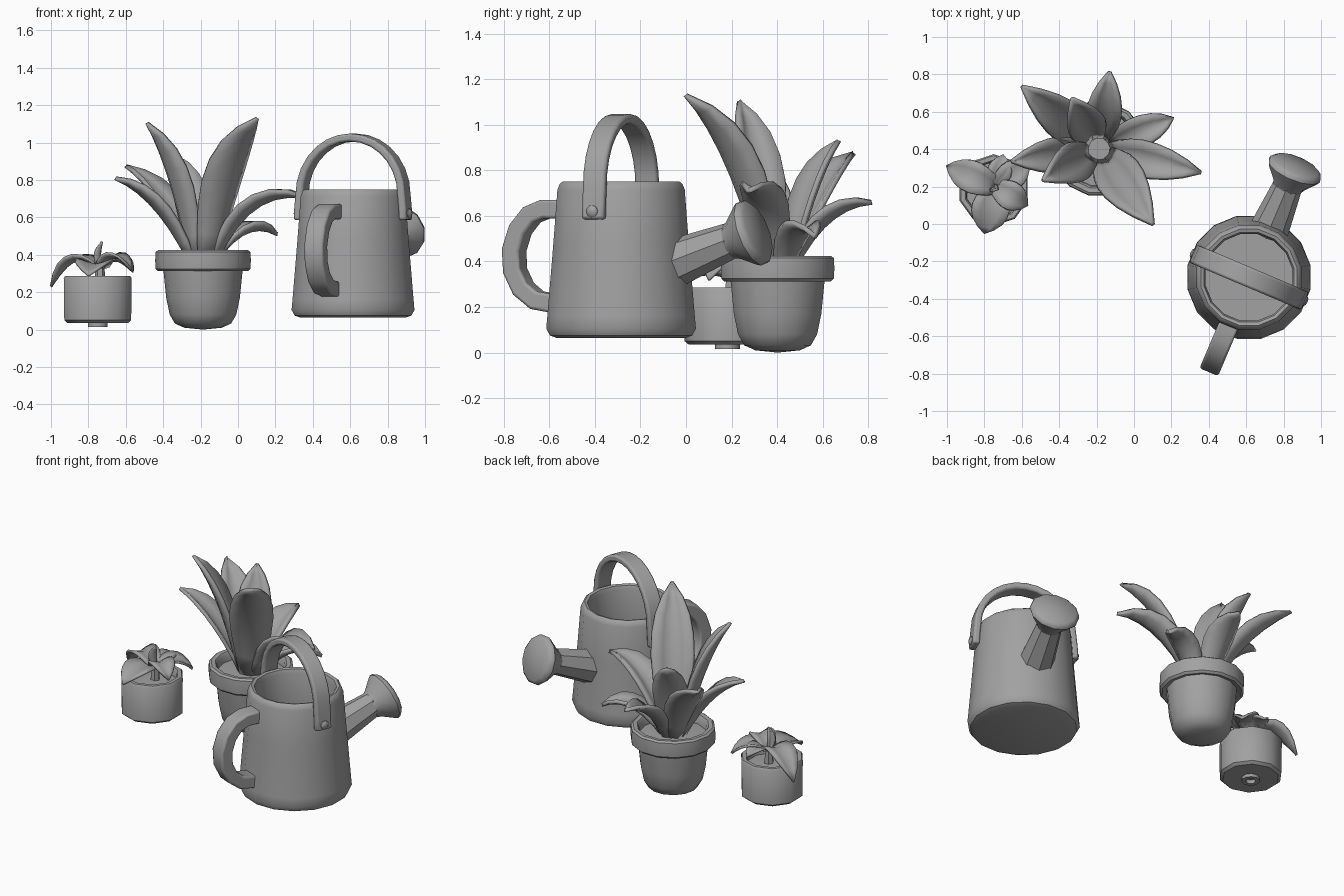
import bpy, bmesh, math
from mathutils import Vector

if "Cube" in bpy.data.objects:
    bpy.data.objects.remove(bpy.data.objects["Cube"])

grey = bpy.data.materials.new("plain_grey")
grey.diffuse_color = (0.36, 0.36, 0.36, 1)
grey.use_nodes = True
grey.node_tree.nodes["Principled BSDF"].inputs["Base Color"].default_value = grey.diffuse_color


def finish(name, bm, angle=40):
    """Clean up, shade and link one part."""
    bmesh.ops.remove_doubles(bm, verts=bm.verts, dist=0.0005)
    bmesh.ops.recalc_face_normals(bm, faces=bm.faces)
    me = bpy.data.meshes.new(name)
    bm.to_mesh(me)
    bm.free()
    me.materials.append(grey)
    me.polygons.foreach_set("use_smooth", [True] * len(me.polygons))
    me.set_sharp_from_angle(angle=math.radians(angle))
    ob = bpy.data.objects.new(name, me)
    bpy.context.collection.objects.link(ob)
    return ob


def skin(bm, rings, closed=True):
    """Join neighbouring rings of points with quads."""
    rows = [[bm.verts.new(p) for p in r] for r in rings]
    n = len(rows[0])
    for a, b in zip(rows, rows[1:]):
        for i in range(n if closed else n - 1):
            j = (i + 1) % n
            bm.faces.new((a[i], a[j], b[j], b[i]))
    return rows


def lathe(name, profile, sides, origin, axis=(0, 0, 1), turn=0.0, angle=40):
    """Turn a (radius, height) profile round an axis."""
    rot = Vector((0, 0, 1)).rotation_difference(Vector(axis)).to_matrix()
    ring = [2 * math.pi * (i + turn) / sides for i in range(sides)]
    bm = bmesh.new()
    skin(bm, [[Vector(origin) + rot @ Vector((r * math.cos(a), r * math.sin(a), z))
               for a in ring] for r, z in profile])
    return finish(name, bm, angle)


def strap(name, path, origin, along, across, width, thick):
    """Sweep a flat rounded bar along a path of (distance, height) points."""
    pts = [Vector(p) for p in path]
    rings = []
    for i, p in enumerate(pts):
        t = (pts[min(i + 1, len(pts) - 1)] - pts[max(i - 1, 0)]).normalized()
        n = Vector((-t.y, t.x))
        ring = []
        for w, h in ((-1, -1), (1, -1), (1, 1), (-1, 1)):
            q = p + n * h * thick / 2
            ring.append(Vector(origin) + along * q.x + Vector((0, 0, q.y)) + across * w * width / 2)
        rings.append(ring)
    bm = bmesh.new()
    rows = skin(bm, rings)
    bm.faces.new(rows[0])
    bm.faces.new(rows[-1])
    ob = finish(name, bm, 50)
    bev = ob.modifiers.new("rounded_edges", 'BEVEL')
    bev.width, bev.segments, bev.limit_method = 0.012, 2, 'ANGLE'
    bev.angle_limit = math.radians(50)
    return ob


def leaf(name, base, ctrl, tip, width, cup, thick=0.02):
    """Arching cupped blade following a quadratic curve."""
    base, ctrl, tip = Vector(base), Vector(ctrl), Vector(tip)
    flat = tip - base
    side = Vector((-flat.y, flat.x, 0)).normalized()
    shape = (0.5, 0.72, 0.9, 1.0, 0.97, 0.8, 0.48, 0.03)
    rings = []
    for k, s in enumerate(shape):
        t = k / (len(shape) - 1)
        p = base * (1 - t) ** 2 + ctrl * 2 * t * (1 - t) + tip * t * t
        tan = ((ctrl - base) * (1 - t) + (tip - ctrl) * t).normalized()
        up = tan.cross(side)
        rings.append([p + side * u * s * width / 2 + up * cup * s * width * abs(u) ** 1.4
                      for u in (-1, -0.5, 0, 0.5, 1)])
    bm = bmesh.new()
    skin(bm, rings, closed=False)
    ob = finish(name, bm, 60)
    sol = ob.modifiers.new("thickness", 'SOLIDIFY')
    sol.thickness, sol.offset = thick, 0
    return ob


# Watering can body, open at the top
CAN = Vector((0.615, -0.285, 0))
fwd = Vector((0.39, 0.92, 0)).normalized()
side = Vector((fwd.y, -fwd.x, 0))
lathe("can_body", [(0, 0.065), (0.29, 0.065), (0.318, 0.075), (0.335, 0.105), (0.33, 0.16),
                   (0.303, 0.48), (0.285, 0.715), (0.275, 0.74), (0.262, 0.75), (0.245, 0.745),
                   (0.236, 0.72), (0.24, 0.5), (0.25, 0.13), (0, 0.13)], 16, CAN, turn=0.5)

# Carrying hoop over the top with a rivet at each end
hoop = [(-0.306, 0.585), (-0.303, 0.65)]
hoop += [(-0.296 * math.cos(math.pi * i / 14), 0.72 + 0.307 * math.sin(math.pi * i / 14)) for i in range(15)]
hoop += [(0.303, 0.65), (0.306, 0.585)]
strap("can_hoop", hoop, CAN, side, fwd, 0.105, 0.042)
for s in (-1, 1):
    lathe("hoop_rivet", [(0, -0.02), (0.027, -0.02), (0.027, 0.006), (0.018, 0.014), (0, 0.017)], 10,
          CAN + side * s * 0.323 + Vector((0, 0, 0.62)), side * s)

# Rear grip
grip = [(0.26, 0.63), (0.36, 0.63), (0.425, 0.605), (0.48, 0.54), (0.51, 0.45), (0.505, 0.36),
        (0.465, 0.28), (0.40, 0.23), (0.28, 0.21)]
strap("can_grip", grip, CAN, -fwd, side, 0.108, 0.082)

# Spout and sprinkler head
aim = (fwd + Vector((0, 0, 0.37))).normalized()
lathe("can_spout", [(0, 0), (0.107, 0), (0.079, 0.29), (0, 0.29)], 8,
      CAN + fwd * 0.262 + Vector((0, 0, 0.395)), aim, 0.5, 35)
lathe("sprinkler_head", [(0, -0.02), (0.077, 0), (0.09, 0.03), (0.142, 0.095), (0.152, 0.112),
                         (0.148, 0.13), (0.128, 0.146), (0, 0.152)], 12,
      CAN + fwd * 0.516 + Vector((0, 0, 0.485)), aim)

# Large round-bottomed pot and soil
POT = Vector((-0.187, 0.402, 0))
lathe("large_pot", [(0, 0.0), (0.10, 0.01), (0.15, 0.032), (0.178, 0.08), (0.197, 0.17), (0.212, 0.32),
                    (0.24, 0.312), (0.253, 0.325), (0.256, 0.37), (0.253, 0.415), (0.24, 0.425),
                    (0.215, 0.423), (0.205, 0.41), (0.20, 0.36)], 14, POT)
lathe("large_pot_soil", [(0.204, 0.365), (0, 0.38)], 14, POT)

# Large plant: tip, blade width, curve reach and curve height
blades = [((0.10, 0.0, 1.13), 0.25, 0.36, 0.70),
          ((-0.485, 0.235, 1.105), 0.21, 0.40, 0.68),
          ((-0.33, 0.67, 0.93), 0.20, 0.45, 0.70),
          ((-0.598, 0.735, 0.875), 0.21, 0.40, 0.70),
          ((-0.655, 0.335, 0.81), 0.18, 0.45, 0.80),
          ((-0.13, 0.815, 0.66), 0.18, 0.40, 0.95),
          ((0.36, 0.275, 0.71), 0.19, 0.36, 1.15),
          ((0.21, 0.567, 0.51), 0.16, 0.50, 1.65)]
for tip, width, reach, rise in blades:
    tip = Vector(tip)
    out = Vector((tip.x - POT.x, tip.y - POT.y, 0))
    base = POT + out.normalized() * 0.07 + Vector((0, 0, 0.36))
    ctrl = base + (tip - base) * reach
    ctrl.z = base.z + (tip.z - base.z) * rise
    leaf("large_plant_leaf", base, ctrl, tip, width, 0.27, 0.022)

# Small straight pot with a hollow drain foot and soil
TUB = Vector((-0.75, 0.182, 0))
lathe("small_pot", [(0, 0.04), (0.03, 0.04), (0.03, 0.015), (0.055, 0.015), (0.055, 0.035),
                    (0.17, 0.035), (0.188, 0.05), (0.191, 0.275), (0.183, 0.286), (0.16, 0.286),
                    (0.152, 0.275), (0.15, 0.22)], 10, TUB, turn=0.5)
lathe("small_pot_soil", [(0.152, 0.235), (0, 0.25)], 10, TUB, turn=0.5)

# Small plant: stem, drooping leaves and an upright shoot
STEM = Vector((-0.738, 0.197, 0))
lathe("small_plant_stem", [(0.03, 0.23), (0.024, 0.34), (0, 0.36)], 6, STEM)
leaves = [((-1.0, 0.31, 0.23), 0.17, 0.46), ((-0.80, -0.05, 0.29), 0.20, 0.38),
          ((-0.56, 0.33, 0.31), 0.15, 0.42), ((-0.57, 0.10, 0.32), 0.15, 0.45),
          ((-0.70, 0.37, 0.34), 0.13, 0.40)]
for tip, width, peak in leaves:
    tip = Vector(tip)
    base = STEM + Vector((0, 0, 0.325))
    ctrl = base.lerp(tip, 0.5)
    ctrl.z = peak
    leaf("small_plant_leaf", base, ctrl, tip, width, 0.15, 0.014)
leaf("small_plant_shoot", STEM + Vector((0, 0, 0.33)), STEM + Vector((-0.02, -0.02, 0.40)),
     STEM + Vector((0.01, -0.01, 0.47)), 0.045, 0.3, 0.014)
